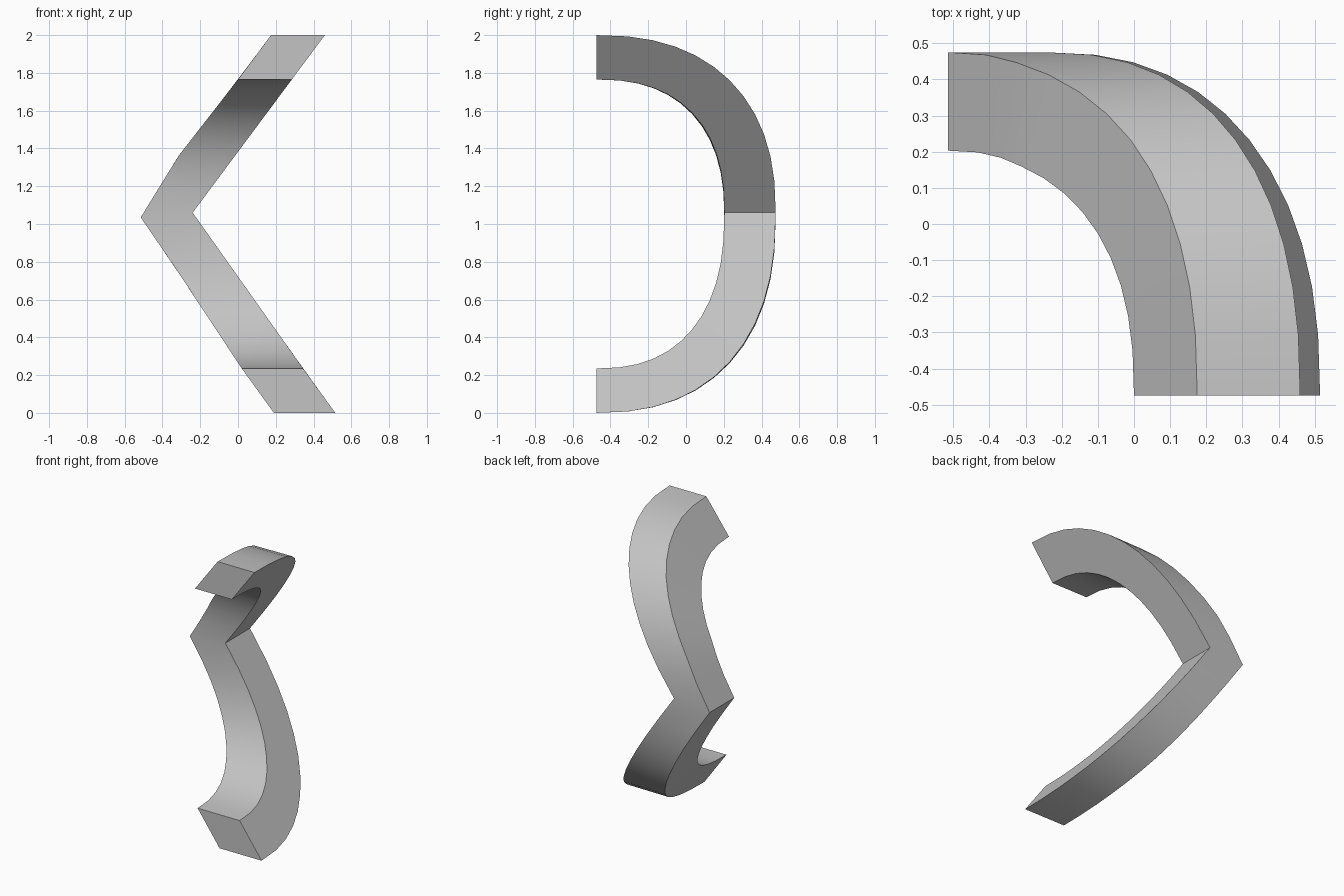
import bpy, bmesh, math

cube = bpy.data.objects.get("Cube")
if cube:
    bpy.data.objects.remove(cube, do_unlink=True)

grey = bpy.data.materials.new("plain_grey")
grey.use_nodes = True
colour = (0.55, 0.55, 0.55, 1)
grey.diffuse_color = colour
grey.node_tree.nodes["Principled BSDF"].inputs["Base Color"].default_value = colour

STEPS = 12
FRONT = -0.475

# Slanted chevron edges as (z, x) points, from bottom to top
LEFT = [(0, 0.19), (0.235, 0.02), (0.75, -0.32), (1.035, -0.515),
        (1.36, -0.315), (1.765, 0.0), (2, 0.175)]
RIGHT = [(0, 0.515), (0.235, 0.345), (1.06, -0.24), (1.765, 0.285), (2, 0.46)]


def x_at(edge, z):
    """Interpolate the chevron edge at height z."""
    for (z0, x0), (z1, x1) in zip(edge, edge[1:]):
        if z <= z1 + 1e-6:
            return x0 + (x1 - x0) * (z - z0) / (z1 - z0)
    return edge[-1][1]


def bow(edge, mid_z, back, low, high, power):
    """One rounded long edge, from the top tip round the back to the bottom tip."""
    points = []
    for i in range(2 * STEPS + 1):
        a = math.pi * i / (2 * STEPS)
        rise = abs(math.cos(a)) ** (2 / power)
        if i == STEPS:
            rise = 0
        z = mid_z + rise * (high - mid_z if i < STEPS else low - mid_z)
        y = FRONT + (back - FRONT) * math.sin(a) ** (2 / power) if 0 < i < 2 * STEPS else FRONT
        points.append((x_at(edge, z), y, z))
    return points


# Four long edges of the curved bar
rails = [bow(LEFT, 1.035, 0.475, 0, 2, 2.35),
         bow(RIGHT, 1.06, 0.475, 0, 2, 2.35),
         bow(RIGHT, 1.06, 0.203, 0.235, 1.765, 2.4),
         bow(LEFT, 1.035, 0.203, 0.235, 1.765, 2.4)]

# Skin the bar between its edges and close both tips
bm = bmesh.new()
rings = [[bm.verts.new(p) for p in section] for section in zip(*rails)]
for a, b in zip(rings, rings[1:]):
    for k in range(4):
        n = (k + 1) % 4
        bm.faces.new((a[k], a[n], b[n], b[k]))
bm.faces.new(rings[0])
bm.faces.new(rings[-1])
bmesh.ops.recalc_face_normals(bm, faces=bm.faces)
mesh = bpy.data.meshes.new("curved_chevron_bar")
bm.to_mesh(mesh)
bm.free()

bar = bpy.data.objects.new("curved_chevron_bar", mesh)
bpy.context.collection.objects.link(bar)
mesh.materials.append(grey)
bpy.context.view_layer.objects.active = bar
bar.select_set(True)
bpy.ops.object.shade_smooth_by_angle(angle=math.radians(30))
